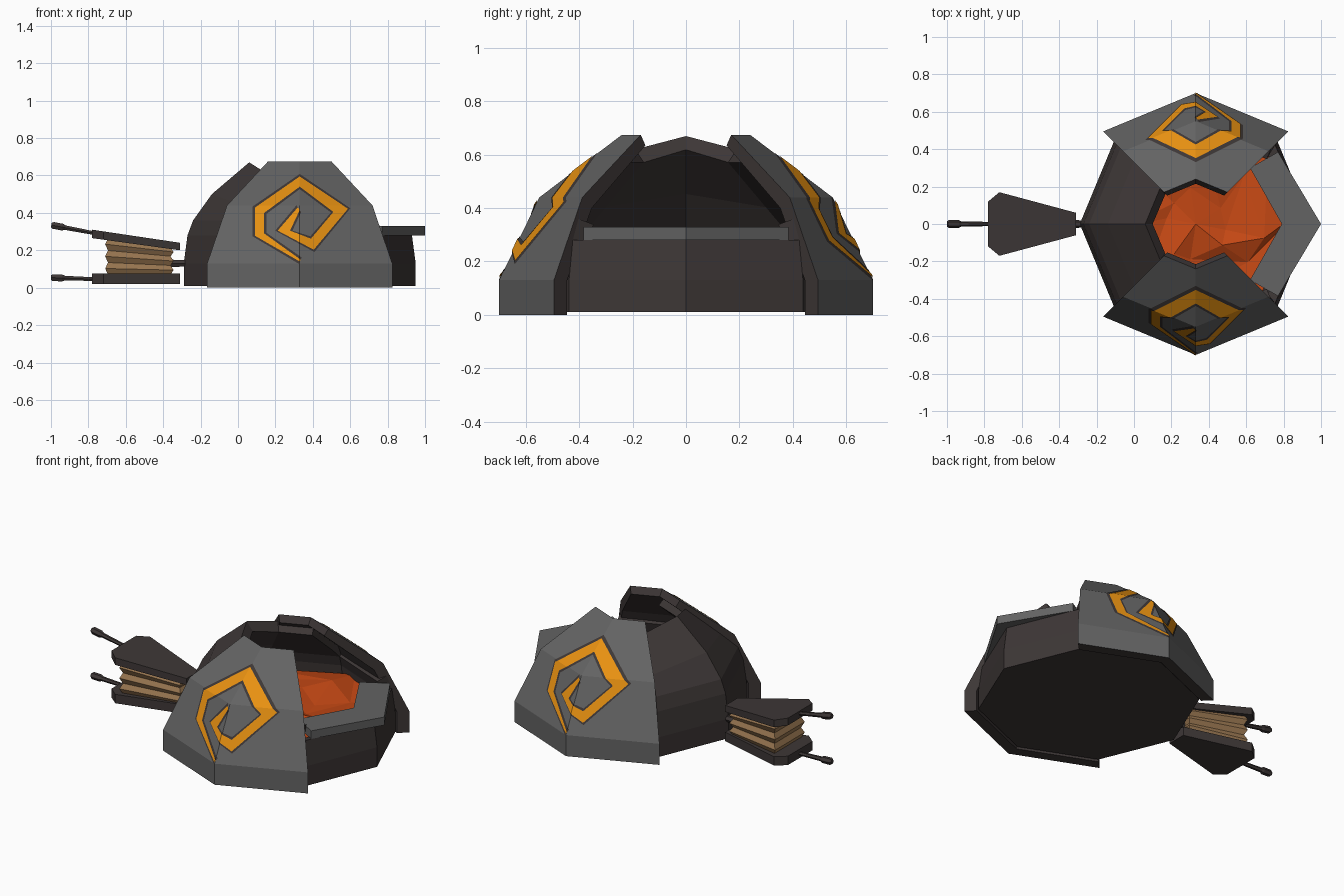
import bpy, bmesh, math, random
from mathutils import Vector, Matrix

if "Cube" in bpy.data.objects:
    bpy.data.objects.remove(bpy.data.objects["Cube"])

random.seed(4)
CX = 0.33  # centre of the furnace


def mat(name, r, g, b):
    m = bpy.data.materials.new(name)
    m.diffuse_color = (r, g, b, 1)
    m.use_nodes = True
    m.node_tree.nodes["Principled BSDF"].inputs["Base Color"].default_value = m.diffuse_color
    return m


GREY = mat("grey stone", 0.125, 0.125, 0.125)
DARK = mat("dark iron", 0.047, 0.038, 0.037)
GOLD = mat("amber inlay", 0.85, 0.30, 0.006)
FIRE = mat("hot coals", 0.56, 0.065, 0.007)
TAN = mat("tan leather", 0.33, 0.19, 0.085)


def build(name, verts, faces, mats, idx=None, fix=True):
    me = bpy.data.meshes.new(name)
    me.from_pydata([tuple(v) for v in verts], [], faces)
    for m in mats:
        me.materials.append(m)
    if idx:
        for p, i in zip(me.polygons, idx):
            p.material_index = i
    if fix:
        bm = bmesh.new()
        bm.from_mesh(me)
        bmesh.ops.recalc_face_normals(bm, faces=bm.faces[:])
        bm.to_mesh(me)
        bm.free()
    ob = bpy.data.objects.new(name, me)
    bpy.context.collection.objects.link(ob)
    return ob


def loft(name, rings, mats):
    """Skin a stack of equal closed rings and cap both ends."""
    n = len(rings[0])
    faces = [(k * n + i, k * n + (i + 1) % n, (k + 1) * n + (i + 1) % n, (k + 1) * n + i)
             for k in range(len(rings) - 1) for i in range(n)]
    faces += [tuple(range(n)), tuple(range((len(rings) - 1) * n, len(rings) * n))]
    return build(name, [v for r in rings for v in r], faces, mats)


def polar(r, deg, z):
    a = math.radians(deg)
    return (CX + r * math.cos(a), r * math.sin(a), z)


# Furnace shell: eight-sided dome, open at the top and front
rings = [(.62, .01), (.62, .13), (.60, .28), (.57, .36), (.47, .5), (.27, .67)]
verts, faces = [], []
for k, (r, z) in enumerate(rings):
    for i in range(8):
        verts.append(polar(r, i * 45, z - (.05 if k > 3 and i != 4 else 0)))
for k in range(5):
    for i in range(8):
        top = 2 if i in (0, 7) else 3 if i in (1, 6) else 5
        if k < top:
            j = (i + 1) % 8
            faces.append((k * 8 + i, k * 8 + j, k * 8 + 8 + j, k * 8 + 8 + i))
shell = build("furnace_shell", verts, faces, [DARK], fix=False)
sol = shell.modifiers.new("wall", "SOLIDIFY")
sol.thickness = .065
sol.offset = -1

# Furnace floor
build("furnace_floor", [polar(.62, i * 45, .009) for i in range(8)],
      [tuple(reversed(range(8)))], [DARK], fix=False)

# Bed of coals: jittered facets
verts = [(CX, 0, .26)]
for r in (.2, .38, .56):
    for i in range(8):
        verts.append(polar(r + random.uniform(-.05, .0), i * 45 + random.uniform(-14, 14),
                           .235 + random.uniform(-.04, .035)))
faces = [(0, 1 + i, 1 + (i + 1) % 8) for i in range(8)]
for k in range(2):
    for i in range(8):
        a, b = 1 + k * 8 + i, 1 + k * 8 + (i + 1) % 8
        faces += [(a, a + 8, b + 8), (a, b + 8, b)]
build("coal_bed", verts, faces, [FIRE], fix=False)

# Front sill
sill = [(1, 0), (.77, .385), (.62, .3), (.79, 0), (.62, -.3), (.77, -.385)]
loft("front_sill", [[(x, y, z) for x, y in sill] for z in (.28, .33)], [GREY])

# Side shields: two-panel shells around the front and back
prof = [(.70, 0), (.70, .13), (.55, .44), (.24, .675),
        (.215, .635), (.50, .40), (.63, .13), (.63, 0)]


def radius(z):
    for (r0, z0), (r1, z1) in zip(prof[:3], prof[1:4]):
        if z <= z1:
            return r0 + (r1 - r0) * (z - z0) / (z1 - z0)
    return prof[3][0]


# Spiral inlay, as (outer, inner) pairs in x, z on the shield
spiral = [((.33, .14), (.335, .15)), ((.09, .278), (.14, .29)), ((.09, .428), (.14, .40)),
          ((.33, .595), (.33, .54)), ((.588, .422), (.51, .405)), ((.405, .203), (.39, .262)),
          ((.212, .305), (.278, .305)), ((.32, .43), (.33, .415))]


def inlay(name, grow, lift, m):
    bm = bmesh.new()
    rows = []
    for o, i in spiral:
        o, i = Vector(o), Vector(i)
        d = (o - i).normalized() * grow
        rows.append([bm.verts.new((p.x - CX, 0, p.y)) for p in (o + d, i - d)])
    for a, b in zip(rows, rows[1:]):
        bm.faces.new((a[0], b[0], b[1], a[1]))
    # cut along the shield creases, then press onto its surface
    for co, no in (((0, 0, 0), (1, 0, 0)), ((0, 0, .44), (0, 0, 1)), ((0, 0, .13), (0, 0, 1))):
        bmesh.ops.bisect_plane(bm, geom=bm.verts[:] + bm.edges[:] + bm.faces[:],
                               plane_co=co, plane_no=no)
    for v in bm.verts:
        v.co.y = -(radius(v.co.z) - abs(v.co.x) * math.tan(math.pi / 8) + lift)
        v.co.x += CX
    bm.normal_update()
    for f in bm.faces:
        if f.normal.y > 0:
            f.normal_flip()
    me = bpy.data.meshes.new(name)
    bm.to_mesh(me)
    bm.free()
    me.materials.append(m)
    ob = bpy.data.objects.new(name, me)
    bpy.context.collection.objects.link(ob)
    return ob


turn = Matrix.Translation((CX, 0, 0)) @ Matrix.Rotation(math.pi, 4, 'Z') @ Matrix.Translation((-CX, 0, 0))
for side in ("front", "back"):
    shield = loft(side + "_shield", [[polar(r, a, z) for r, z in prof] for a in (225, 270, 315)],
                  [GREY, DARK])
    n = len(prof)
    for p in shield.data.polygons:  # only the outer panels are grey
        p.material_index = 0 if p.index < 2 * n and p.index % n < 3 else 1
    parts = [shield, inlay(side + "_inlay_border", .013, .003, DARK),
             inlay(side + "_spiral_inlay", 0, .007, GOLD)]
    if side == "back":
        for ob in parts:
            ob.data.transform(turn)

# Bellows boards
board = [(-.78, .12), (-.72, .17), (-.31, .06), (-.31, -.06), (-.72, -.17), (-.78, -.12)]


def slope(x, left, right):
    return left + (right - left) * (x + .78) / .47


for name, lo, hi in (("lower_bellows_board", (.02, .02), (.075, .075)),
                     ("upper_bellows_board", (.265, .20), (.31, .24))):
    loft(name, [[(x, y, slope(x, *h)) for x, y in board] for h in (lo, hi)], [DARK])

# Pleated leather between the boards
rows = []
for k in range(7):
    g = .015 * (k % 2)
    pts = [(-.695 - g, .13 + g), (-.36 + g, .055 + g), (-.36 + g, -.055 - g), (-.695 - g, -.13 - g)]
    rows.append([(x, y, .07 + (slope(x, .275, .21) - .07) * k / 6) for x, y in pts])
loft("bellows_leather", rows, [TAN])


# Handles and nozzle: tapered rods
def rod(name, a, b, radii, sides=6):
    a, b = Vector(a), Vector(b)
    q = (b - a).to_track_quat('Z', 'Y')
    rs = []
    for t, r in radii:
        c = a.lerp(b, t)
        rs.append([c + q @ Vector((r * math.cos(2 * math.pi * i / sides),
                                   r * math.sin(2 * math.pi * i / sides), 0)) for i in range(sides)])
    loft(name, rs, [DARK])


grip = [(0, .011), (.7, .014), (.76, .021), (.96, .021), (1, .014)]
rod("upper_handle", (-.75, 0, .288), (-.998, 0, .335), grip)
rod("lower_handle", (-.75, 0, .045), (-1, 0, .054), grip)
rod("nozzle", (-.38, 0, .13), (-.25, 0, .13), [(0, .024), (1, .018)])
